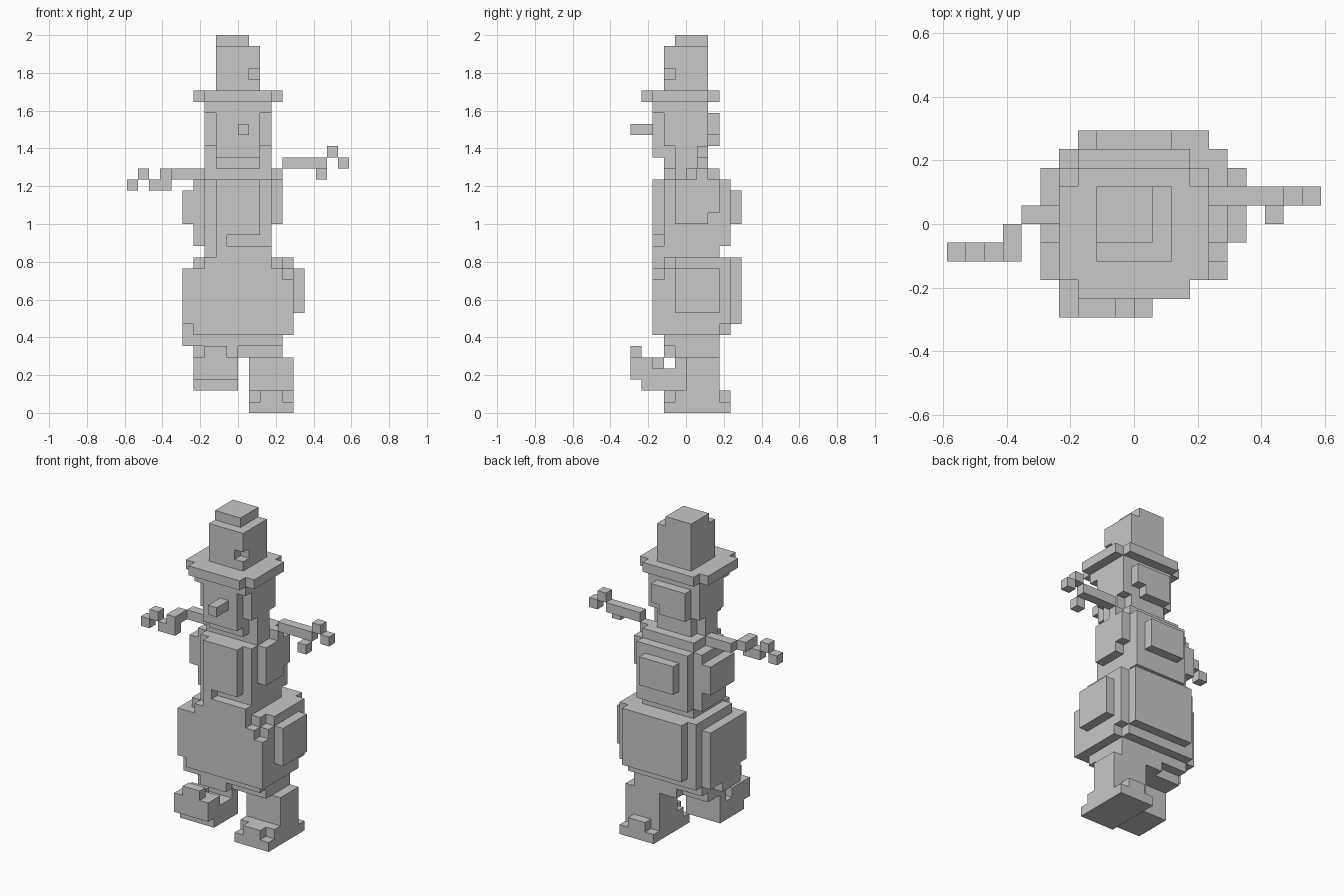
import bpy, bmesh
from itertools import product
from mathutils import Vector

cube = bpy.data.objects.get("Cube")
if cube:
    bpy.data.objects.remove(cube)

UNIT = 2 / 34  # edge of one block
STEP = {"left": (1, 0, 0), "right": (-1, 0, 0), "front": (0, -1, 0),
        "back": (0, 1, 0), "up": (0, 0, 1), "down": (0, 0, -1)}

grey = bpy.data.materials.new("plain grey")
grey.use_nodes = True
grey.diffuse_color = (0.58, 0.58, 0.58, 1)
grey.node_tree.nodes["Principled BSDF"].inputs["Base Color"].default_value = grey.diffuse_color


def box(x, y, z):
    """Blocks filling three ranges."""
    return set(product(range(*x), range(*y), range(*z)))


def tier(half, y, z):
    """A box centred from left to right."""
    return box((-half, half), y, z)


def twig(start, path):
    """One block per word of the path; a hyphen joins moves into a diagonal."""
    place = Vector(start)
    blocks = {tuple(start)}
    for word in path.split():
        for move in word.split("-"):
            place += Vector(STEP[move])
        blocks.add(tuple(int(value) for value in place))
    return blocks


def block_at(*cell):
    """A single block."""
    return {cell}


parts = {}

# Tall hat: stepped top, crown with a chipped corner, round brim
parts["hat_top"] = box((-2, 1), (-1, 2), (33, 34))
crown_depth = (-2, 2)
parts["hat_crown"] = tier(2, crown_depth, (29, 33)) - block_at(1, -2, 30)
brim_height = (28, 29)
parts["hat_brim"] = tier(4, (-3, 2), brim_height) | tier(3, (-4, 3), brim_height)

# Head with front and back panels
face = tier(2, (-3, 2), (23, 28))
cheeks = tier(3, (-2, 2), (24, 28))
forehead = tier(3, (-3, -2), (27, 28))
head_back = tier(2, (2, 3), (24, 27)) - block_at(1, 2, 24)
parts["head"] = face | cheeks | forehead | head_back
parts["nose"] = block_at(0, -5, 25) | block_at(0, -4, 25)

# Neck and shoulders
parts["neck"] = tier(2, (-2, 2), (22, 23)) | tier(3, (-1, 1), (22, 24))
parts["shoulders"] = tier(3, (-1, 3), (21, 22))

# Twig arms
parts["left_arm"] = twig((3, 1, 21), "left-up left left left left-up left-down")
parts["left_arm"] |= block_at(7, 0, 21)
parts["right_arm"] = twig((-4, 0, 21), "right right right-front front down right right-up right-down")

# Chest with a raised panel on each side and a groove near the waist
chest = tier(3, (-2, 4), (15, 21)) | tier(3, (-2, 3), (14, 15))
chest |= tier(2, (-3, -2), (16, 21)) | tier(2, (4, 5), (17, 20))
chest |= box((-2, 3), (-3, -2), (14, 15)) | block_at(-2, -3, 15)
side_depth = (-1, 3)
chest |= box((-4, -3), side_depth, (15, 21))
chest |= box((-5, -4), side_depth, (17, 20))
chest |= box((3, 4), side_depth, (17, 21)) - block_at(3, 2, 17)
parts["chest"] = chest

# Belly with raised side and back panels
belly = tier(5, (-3, 3), (7, 13)) | tier(4, (-3, 4), (7, 13))
belly |= tier(4, (-2, 4), (13, 14)) | tier(3, (-3, -2), (13, 14))
belly |= box((4, 5), (-1, 4), (8, 14))
belly |= box((5, 6), (-1, 3), (9, 13))
belly |= box((-3, 4), (4, 5), (8, 14))
belly |= box((-5, -4), (-2, 1), (6, 7))
parts["belly"] = belly - block_at(4, -3, 12) - block_at(-5, -3, 7)
parts["hips"] = tier(4, (-2, 3), (6, 7)) | box((-1, 4), (-1, 3), (5, 6))

# Standing leg on a stepped foot
left_width = (1, 5)
parts["left_leg"] = box(left_width, (0, 3), (2, 5))
sole = box(left_width, (-2, 4), (0, 1))
instep = box(left_width, (-1, 3), (1, 2)) | box((2, 4), (-2, 4), (1, 2))
parts["left_foot"] = sole | instep

# Lifted leg with the toe turned up
right_width = (-4, 0)
parts["right_leg"] = box(right_width, (-1, 0), (2, 6)) | box(right_width, (0, 2), (5, 6))
parts["right_leg"] |= box((-3, 0), (-2, -1), (5, 6))
shoe = box(right_width, (-5, -1), (3, 4)) | box(right_width, (-4, -1), (2, 3))
toe = box(right_width, (-5, -3), (4, 5)) | box((-3, -1), (-5, -4), (5, 6))
parts["right_foot"] = shoe | toe | box((-4, -2), (-3, -2), (4, 5))

solid = set().union(*parts.values())


def build(name, blocks):
    """Skin the outer sides of the blocks and merge flat regions."""
    bm = bmesh.new()
    for cell, axis, side in product(blocks, range(3), (False, True)):
        beside = list(cell)
        beside[axis] += 1 if side else -1
        if tuple(beside) in solid:
            continue
        u, v = (*range(axis + 1, 3), *range(axis))
        ring = []
        for a, b in ((0, 0), (1, 0), (1, 1), (0, 1)):
            corner = Vector(cell)
            corner[axis] += side
            corner[u] += a
            corner[v] += b
            ring.append(bm.verts.new(corner * UNIT))
        bm.faces.new(ring if side else ring[::-1])
    bmesh.ops.remove_doubles(bm, verts=bm.verts, dist=UNIT / 100)
    bmesh.ops.dissolve_limit(bm, angle_limit=0.02, verts=bm.verts, edges=bm.edges)
    mesh = bpy.data.meshes.new(name)
    bm.to_mesh(mesh)
    bm.free()
    mesh.materials.append(grey)
    bpy.context.collection.objects.link(bpy.data.objects.new(name, mesh))


for part, blocks in parts.items():
    build(part, blocks)
